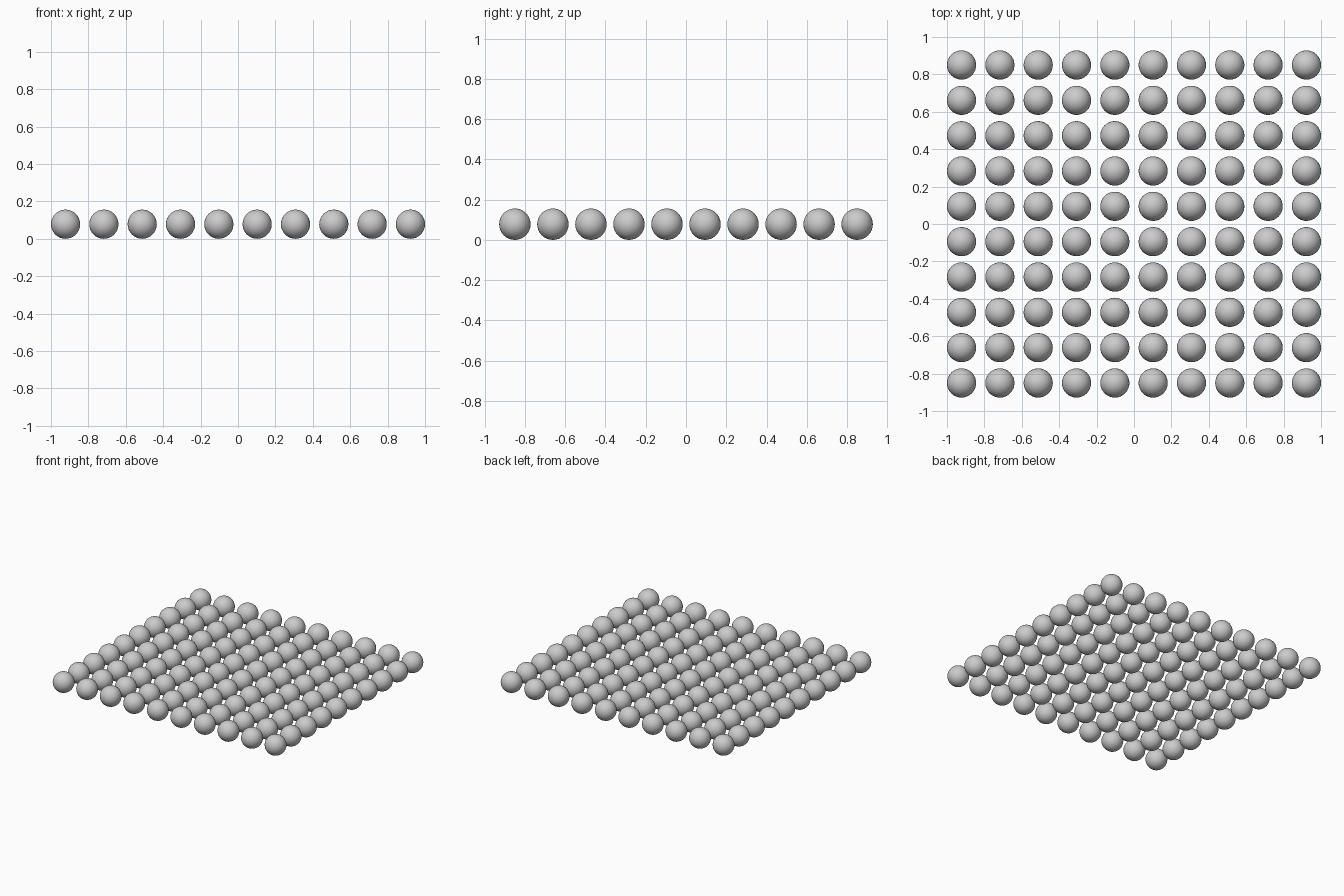
import bpy

if "Cube" in bpy.data.objects:
    bpy.data.objects.remove(bpy.data.objects["Cube"])

N = 10               # balls per row and per column
R = 0.078            # ball radius
X_END = 1 - R        # centre of the outermost column
Y_END = 0.85         # centre of the outermost row

# One smooth ball, whose mesh is shared by the whole grid
bpy.ops.mesh.primitive_uv_sphere_add(segments=32, ring_count=16, radius=R)
first = bpy.context.object
bpy.ops.object.shade_smooth()
mesh = first.data
mesh.name = "ball"
bpy.data.objects.remove(first)

# Flat 10 x 10 grid of balls resting on the ground
for row in range(N):
    for col in range(N):
        ball = bpy.data.objects.new(f"ball_{row + 1}_{col + 1}", mesh)
        ball.location = (X_END * (2 * col / (N - 1) - 1),
                         Y_END * (2 * row / (N - 1) - 1), R)
        bpy.context.collection.objects.link(ball)
